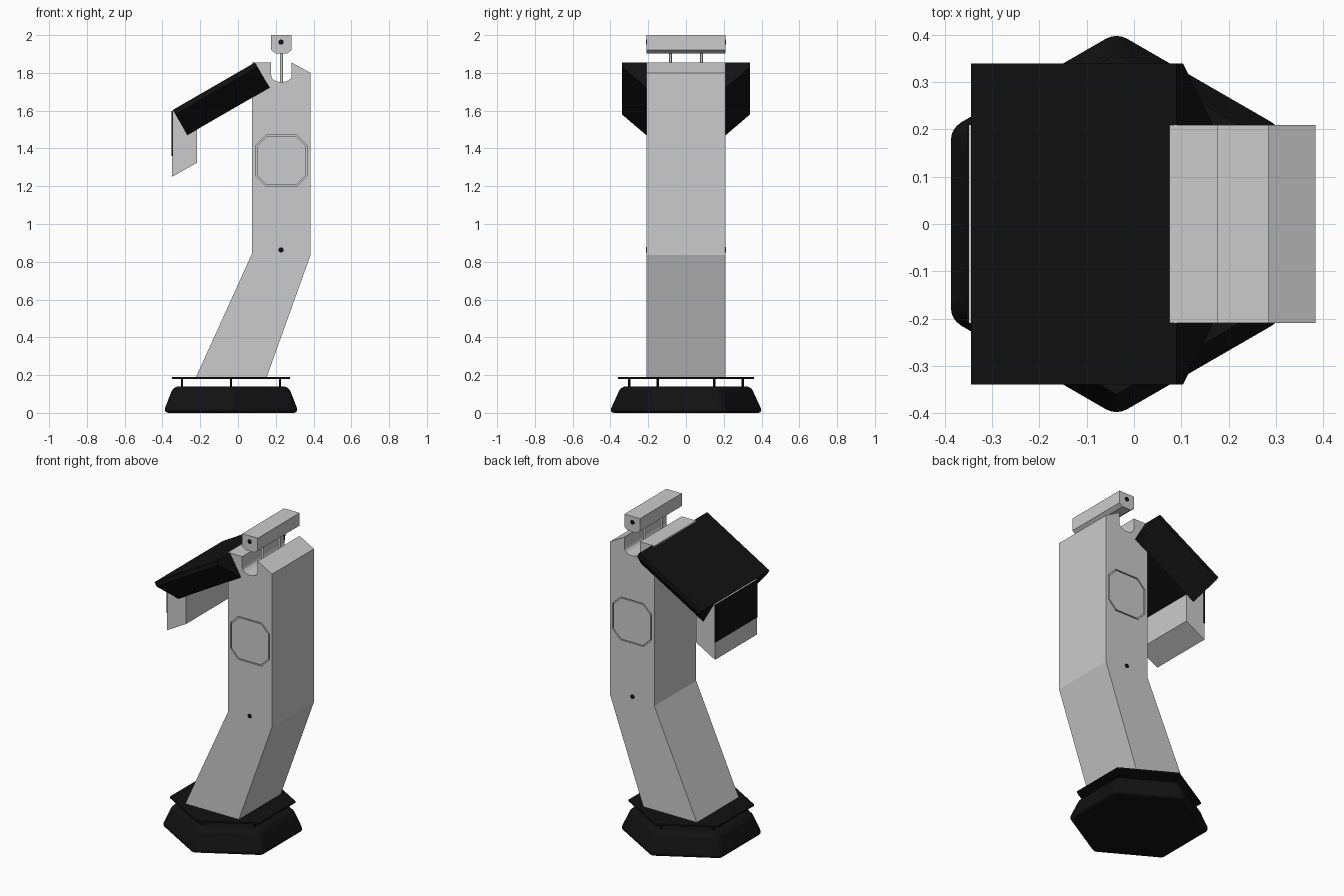
import bpy, bmesh
from math import sin, cos, pi, radians
from mathutils import Vector

if "Cube" in bpy.data.objects:
    bpy.data.objects.remove(bpy.data.objects["Cube"])

black = bpy.data.materials.new("black")
black.diffuse_color = (0.006, 0.006, 0.006, 1)
black.use_nodes = True
black.node_tree.nodes["Principled BSDF"].inputs["Base Color"].default_value = black.diffuse_color
HW = 0.209          # half width of the grey housing
CX = -0.037         # centre of the foot


def finish(bm, name, mat=None):
    bmesh.ops.recalc_face_normals(bm, faces=bm.faces)
    me = bpy.data.meshes.new(name)
    bm.to_mesh(me)
    bm.free()
    ob = bpy.data.objects.new(name, me)
    bpy.context.collection.objects.link(ob)
    if mat:
        me.materials.append(mat)
    return ob


def prism(name, pts, y0, y1, mat=None):
    """Extrude an x-z profile along y."""
    bm = bmesh.new()
    a = [bm.verts.new((x, y0, z)) for x, z in pts]
    b = [bm.verts.new((x, y1, z)) for x, z in pts]
    bm.faces.new(a)
    bm.faces.new(b)
    for i in range(len(pts)):
        j = (i + 1) % len(pts)
        bm.faces.new((a[i], a[j], b[j], b[i]))
    return finish(bm, name, mat)


def rod(name, loc, axis, radius, length, mat=None, sides=16):
    bm = bmesh.new()
    bmesh.ops.create_cone(bm, cap_ends=True, segments=sides, radius1=radius, radius2=radius, depth=length)
    ob = finish(bm, name, mat)
    ob.location = loc
    if axis == 'Y':
        ob.rotation_euler.x = pi / 2
    return ob


def hexagon(name, r0, r1, z0, z1):
    bm = bmesh.new()
    bmesh.ops.create_cone(bm, cap_ends=True, segments=6, radius1=r0, radius2=r1, depth=z1 - z0)
    # put the points on the y axis
    lo = [v for v in bm.verts]
    for v in lo:
        r = r0 if v.co.z < 0 else r1
        k = round((math_angle(v) - pi / 2) / (pi / 3) - 1e-4)
        a = pi / 2 + k * pi / 3
        v.co = (r * cos(a) + CX, r * sin(a), z0 if v.co.z < 0 else z1)
    return finish(bm, name, black)


def math_angle(v):
    return Vector((1, 0)).angle_signed(Vector((v.co.x, v.co.y))) * -1


# foot: tapered hexagon with rounded edges
foot = hexagon("foot", 0.415, 0.352, 0.0, 0.14)
bev = foot.modifiers.new("round", 'BEVEL')
bev.width, bev.segments = 0.028, 4
bpy.context.view_layer.objects.active = foot
foot.select_set(True)
bpy.ops.object.shade_smooth_by_angle(angle=radians(35))
foot.select_set(False)

# thin plate on six posts
hexagon("foot_plate", 0.36, 0.36, 0.18, 0.19)
for i in range(6):
    a = pi / 2 + i * pi / 3
    rod("foot_post", (CX + 0.3 * cos(a), 0.3 * sin(a), 0.16), 'Z', 0.006, 0.06, black, 10)

# leaning column with a round-bottomed notch in the top
notch = [(0.23 + 0.054 * cos(t), 1.785 + 0.034 * sin(t)) for t in [-i * pi / 8 for i in range(9)]]
column = prism("column", [(-0.222, 0.19), (0.152, 0.19), (0.384, 0.835), (0.384, 1.80), (0.284, 1.855)]
               + notch + [(0.176, 1.855), (0.075, 1.855), (0.075, 0.845)], -HW, HW)


# octagonal panel groove on both sides
def octagon(s):
    h, c = 0.136 * s, 0.081 * s
    return [(0.23 + x, 1.335 + z) for x, z in
            ((-h, -c), (-c, -h), (c, -h), (h, -c), (h, c), (c, h), (-c, h), (-h, c))]


for side in (-1, 1):
    bm = bmesh.new()
    rings = [[bm.verts.new((x, side * y, z)) for x, z in octagon(s)]
             for s, y in ((1, HW - 0.01), (1, HW + 0.02), (0.95, HW + 0.02), (0.95, HW - 0.01))]
    for k in range(4):
        p, q = rings[k], rings[(k + 1) % 4]
        for i in range(8):
            j = (i + 1) % 8
            bm.faces.new((p[i], p[j], q[j], q[i]))
    cutter = finish(bm, "groove_cutter")
    cutter.hide_render = True
    cutter.hide_viewport = True
    cutter.display_type = 'WIRE'
    mod = column.modifiers.new("groove", 'BOOLEAN')
    mod.operation, mod.object, mod.solver = 'DIFFERENCE', cutter, 'EXACT'

# top bar on two rods
prism("top_bar", [(0.176, 2.0), (0.284, 2.0), (0.284, 1.92), (0.26, 1.903), (0.2, 1.903), (0.176, 1.92)], -HW, HW)
for y in (-0.083, 0.083):
    rod("bar_rod", (0.23, y, 1.83), 'Z', 0.008, 0.17)

# dark pin ends in the column and bar
for z in (0.863, 1.963):
    rod("pin", (0.228, 0, z), 'Y', 0.014, 2 * HW + 0.003, black)

# sloping hood: wide top, thin rim, chamfered down to a narrow underside
bm = bmesh.new()
ends = []
down = Vector((0.077, 0, -0.133))
for top in (Vector((0.09, 0, 1.855)), Vector((-0.345, 0, 1.604))):
    ends.append([bm.verts.new(top + down * d + Vector((0, y, 0))) for y, d in
                 ((-0.339, 0), (0.339, 0), (0.339, 0.18), (0.211, 1), (-0.211, 1), (-0.339, 0.18))])
for e in ends:
    bm.faces.new(e)
for i in range(6):
    j = (i + 1) % 6
    bm.faces.new((ends[0][i], ends[0][j], ends[1][j], ends[1][i]))
finish(bm, "hood", black)

# hanging head with a dark screen on its outer face
prism("head", [(-0.349, 1.598), (-0.349, 1.25), (-0.216, 1.325), (-0.216, 1.60), (-0.28, 1.62)], -HW, HW)
prism("screen", [(-0.353, 1.598), (-0.353, 1.36), (-0.345, 1.36), (-0.345, 1.598)], -HW - 0.001, HW + 0.001, black)
